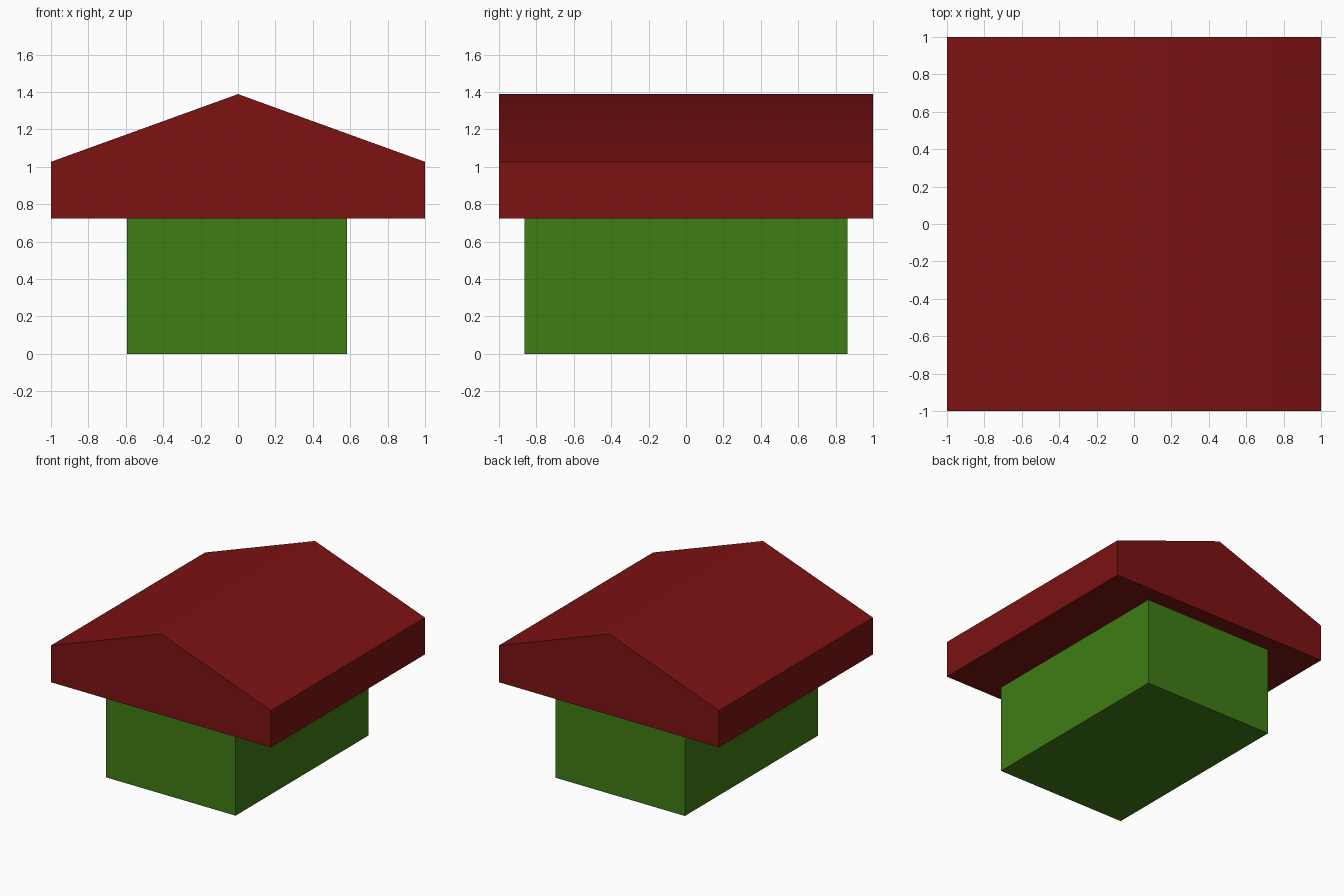
import bpy, bmesh, math

if "Cube" in bpy.data.objects:
    bpy.data.objects.remove(bpy.data.objects["Cube"])


def extrude_profile(name, profile, y0, y1, color):
    """Extrude an (x, z) outline along y into a closed solid."""
    bm = bmesh.new()
    face = bm.faces.new([bm.verts.new((x, y0, z)) for x, z in profile])
    ext = bmesh.ops.extrude_face_region(bm, geom=[face], use_keep_orig=True)
    verts = [g for g in ext["geom"] if isinstance(g, bmesh.types.BMVert)]
    bmesh.ops.translate(bm, verts=verts, vec=(0, y1 - y0, 0))
    bmesh.ops.recalc_face_normals(bm, faces=bm.faces)
    mesh = bpy.data.meshes.new(name)
    bm.to_mesh(mesh)
    bm.free()
    mat = bpy.data.materials.new(name + "_paint")
    mat.diffuse_color = color
    mat.use_nodes = True
    mat.node_tree.nodes["Principled BSDF"].inputs["Base Color"].default_value = mat.diffuse_color
    mesh.materials.append(mat)
    obj = bpy.data.objects.new(name, mesh)
    bpy.context.collection.objects.link(obj)
    return obj


# House body
extrude_profile("walls", [(-0.594, 0), (0.583, 0), (0.583, 0.725), (-0.594, 0.725)],
                -0.864, 0.863, (0.05, 0.2, 0.007, 1))

# Gabled roof block, with the ridge softly shaded
roof = extrude_profile("roof", [(-1, 0.725), (1, 0.725), (1, 1.027), (0, 1.389), (-1, 1.027)],
                       -1, 1, (0.2, 0.006, 0.006, 1))
bpy.context.view_layer.objects.active = roof
roof.select_set(True)
bpy.ops.object.shade_smooth_by_angle(angle=math.radians(45))
